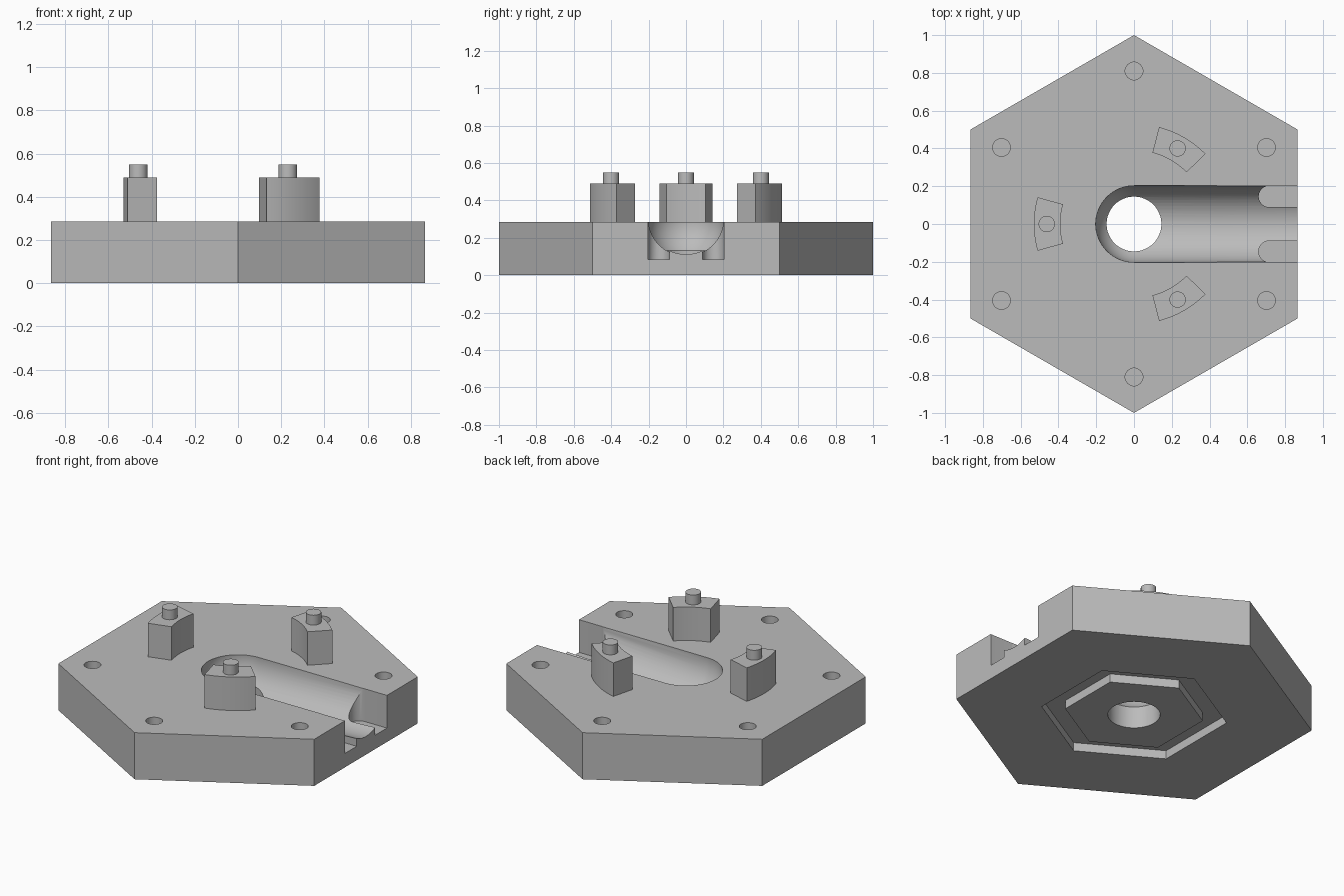
import bpy, bmesh
from math import sin, cos, pi, radians, atan2
from mathutils import Vector, Matrix

cube = bpy.data.objects.get("Cube")
if cube:
    bpy.data.objects.remove(cube, do_unlink=True)

grey = bpy.data.materials.new("plain_grey")
grey.use_nodes = True
grey.diffuse_color = (0.5, 0.5, 0.5, 1)
grey.node_tree.nodes["Principled BSDF"].inputs["Base Color"].default_value = (0.5, 0.5, 0.5, 1)


def add_object(name, bm):
    bmesh.ops.recalc_face_normals(bm, faces=bm.faces)
    mesh = bpy.data.meshes.new(name)
    bm.to_mesh(mesh)
    bm.free()
    mesh.materials.append(grey)
    obj = bpy.data.objects.new(name, mesh)
    bpy.context.collection.objects.link(obj)
    return obj


def prism(name, outline, low, high):
    """Extrude a closed outline upwards."""
    bm = bmesh.new()
    face = bm.faces.new([bm.verts.new((x, y, low)) for x, y in outline])
    top = bmesh.ops.extrude_face_region(bm, geom=[face])["geom"]
    verts = [v for v in top if isinstance(v, bmesh.types.BMVert)]
    bmesh.ops.translate(bm, verts=verts, vec=(0, 0, high - low))
    return add_object(name, bm)


def arc(radius, start, end, count, x=0, y=0):
    return [(x + radius * cos(start + (end - start) * i / count),
             y + radius * sin(start + (end - start) * i / count)) for i in range(count + 1)]


def ring(radius, sides, x=0, y=0):
    return arc(radius, pi / 2, pi / 2 + 2 * pi, sides, x, y)[:-1]


def cut(target, cutter):
    """Subtract the cutter, bake the result and drop the cutter."""
    mod = target.modifiers.new("cut", "BOOLEAN")
    mod.operation, mod.solver, mod.object = "DIFFERENCE", "EXACT", cutter
    bpy.context.view_layer.update()
    graph = bpy.context.evaluated_depsgraph_get()
    mesh = bpy.data.meshes.new_from_object(target.evaluated_get(graph))
    target.modifiers.clear()
    target.data = mesh
    bpy.data.objects.remove(cutter, do_unlink=True)


def smooth(obj):
    bpy.ops.object.select_all(action="DESELECT")
    obj.select_set(True)
    bpy.context.view_layer.objects.active = obj
    bpy.ops.object.shade_smooth_by_angle(angle=radians(30))


TOP = 0.285
plate = prism("hexagonal_plate", ring(1, 6), 0, TOP)

# round-bottomed channel with a ball-shaped inner end, sloping down to the centre
R = 0.203
start, end = Vector((0, 0, 0.275)), Vector((1, 0, 0.321))
bm = bmesh.new()
profile = [(-R * cos(a * pi / 32), R * sin(a * pi / 32)) for a in range(17)] + [(1, R), (1, 0)]
verts = [bm.verts.new((x, 0, r)) for x, r in profile]
edges = [bm.edges.new(pair) for pair in zip(verts, verts[1:])]
bmesh.ops.spin(bm, geom=verts + edges, cent=(0, 0, 0), axis=(1, 0, 0),
               angle=2 * pi, steps=64, use_duplicate=False)
bmesh.ops.remove_doubles(bm, verts=bm.verts, dist=0.0005)
slope = atan2(end.z - start.z, 1)
bm.transform(Matrix.Translation(start) @ Matrix.Rotation(-slope, 4, "Y"))
cut(plate, add_object("channel_cutter", bm))

# central through hole
cut(plate, prism("bore_cutter", ring(0.145, 64), -0.1, 0.4))

# round-ended slots beside the channel mouth
for side in (-1, 1):
    outline = arc(0.057, pi / 2, 3 * pi / 2, 16, 0.717, side * 0.146)
    outline += [(1, side * 0.146 - 0.057), (1, side * 0.146 + 0.057)]
    cut(plate, prism("slot_cutter", outline, 0.085, 0.4))

# blind holes near the six corners
for i in range(6):
    a = pi / 2 + i * pi / 3
    cut(plate, prism("hole_cutter", ring(0.047, 32, 0.81 * cos(a), 0.81 * sin(a)), TOP - 0.07, 0.4))

# hexagonal groove underneath
groove = prism("groove_cutter", ring(0.52, 6), -0.1, 0.052)
cut(groove, prism("groove_core", ring(0.387, 6), -0.2, 0.2))
cut(plate, groove)
smooth(plate)

# three curved blocks, each with a locating peg
half = radians(15.5)
for name, a in (("right", pi), ("back_left", pi / 3), ("front_left", -pi / 3)):
    outline = arc(0.53, a - half, a + half, 12) + arc(0.39, a + half, a - half, 12)
    smooth(prism(name + "_block", outline, TOP, 0.49))
    smooth(prism(name + "_peg", ring(0.043, 32, 0.462 * cos(a), 0.462 * sin(a)), 0.49, 0.55))
